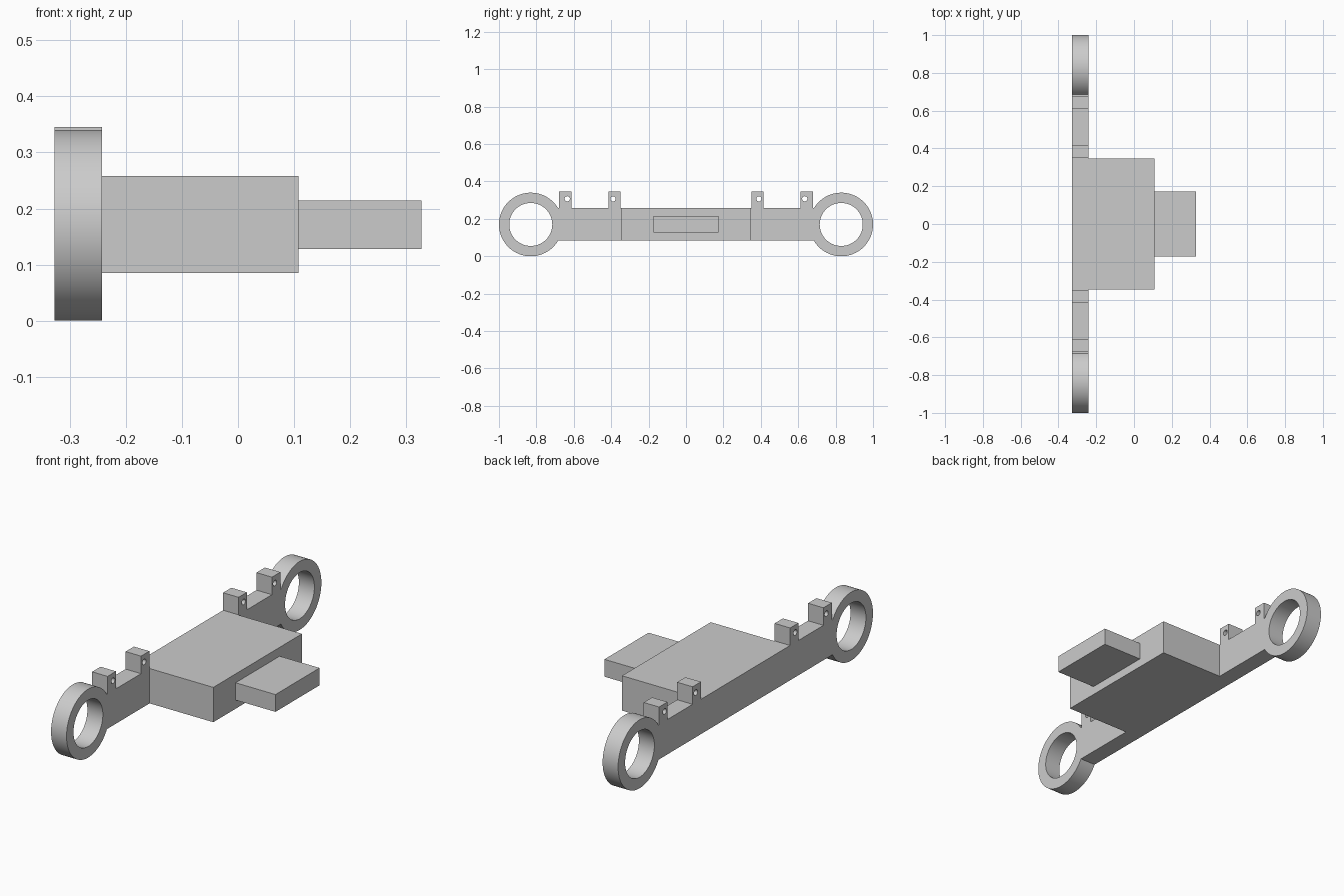
import bpy
from math import radians, sin, cos, asin, pi, tau

if "Cube" in bpy.data.objects:
    bpy.data.objects.remove(bpy.data.objects["Cube"], do_unlink=True)

# One plain grey for the whole bracket
GREY = (0.6, 0.6, 0.6, 1)
grey = bpy.data.materials.new("plain grey")
grey.use_nodes = True
grey.diffuse_color = GREY
grey.node_tree.nodes["Principled BSDF"].inputs["Base Color"].default_value = GREY

BACK, FACE = -0.327, -0.242       # plate thickness along x
LOW, HIGH, LUG_TOP = 0.085, 0.258, 0.345
RING_Y, RING_Z, RING_R, BORE_R = 0.83, 0.17, 0.17, 0.115
INNER_LUG, OUTER_LUG = (0.35, 0.415), (0.612, 0.678)


def arc(y, z, r, start, end, steps):
    angles = [start + (end - start) * i / steps for i in range(steps + 1)]
    return [(y + r * cos(a), z + r * sin(a)) for a in angles]


def circle(y, z, r, steps):
    return arc(y, z, r, 0, tau, steps)[:-1]


def box(name, xs, ys, zs):
    bpy.ops.mesh.primitive_cube_add(size=1)
    ob = bpy.context.object
    ob.name = name
    ob.location = [sum(s) / 2 for s in (xs, ys, zs)]
    ob.scale = [s[1] - s[0] for s in (xs, ys, zs)]
    bpy.ops.object.transform_apply(location=True, rotation=False, scale=True)
    ob.data.materials.append(grey)


# Half outline of the plate: lower bar edge, ring rim, then the two lugs
low_angle = pi + asin((RING_Z - LOW) / RING_R)
high_angle = pi - asin((HIGH - RING_Z) / RING_R)
half = arc(RING_Y, RING_Z, RING_R, low_angle - tau, high_angle, 72)
for inner, outer in (OUTER_LUG, INNER_LUG):
    half += [(outer, HIGH), (outer, LUG_TOP), (inner, LUG_TOP), (inner, HIGH)]
outline = half + [(-y, z) for y, z in reversed(half)]

# Bores through the rings and pin holes through the lugs
loops = [outline]
for side in (-1, 1):
    loops.append(circle(side * RING_Y, RING_Z, BORE_R, 72))
    for hole_y in (0.39, 0.635):
        loops.append(circle(side * hole_y, 0.307, 0.014, 24))

# Ringed plate, extruded from the filled profile
profile = bpy.data.curves.new("ringed_plate", "CURVE")
profile.dimensions = "2D"
profile.fill_mode = "BOTH"
profile.extrude = (FACE - BACK) / 2
for loop in loops:
    spline = profile.splines.new("POLY")
    spline.points.add(len(loop) - 1)
    for point, (y, z) in zip(spline.points, loop):
        point.co = (y, z, 0, 1)
    spline.use_cyclic_u = True
plate = bpy.data.objects.new("ringed_plate", profile)
bpy.context.collection.objects.link(plate)
plate.location.x = (BACK + FACE) / 2
plate.rotation_euler = (radians(90), 0, radians(90))
profile.materials.append(grey)
bpy.ops.object.select_all(action="DESELECT")
plate.select_set(True)
bpy.context.view_layer.objects.active = plate
bpy.ops.object.convert(target="MESH")
bpy.ops.object.transform_apply(location=True, rotation=True, scale=True)

# Weld the caps to the walls so the rims shade smoothly and edges stay sharp
bpy.ops.object.mode_set(mode="EDIT")
bpy.ops.mesh.select_all(action="SELECT")
bpy.ops.mesh.remove_doubles(threshold=0.0001)
bpy.ops.mesh.normals_make_consistent(inside=False)
bpy.ops.object.mode_set(mode="OBJECT")
bpy.ops.object.shade_smooth_by_angle(angle=radians(30))

# Central block and the narrow tongue on its face
box("central_block", (FACE, 0.108), (-0.348, 0.348), (LOW, HIGH))
box("mounting_tongue", (0.108, 0.327), (-0.173, 0.173), (0.128, 0.214))
